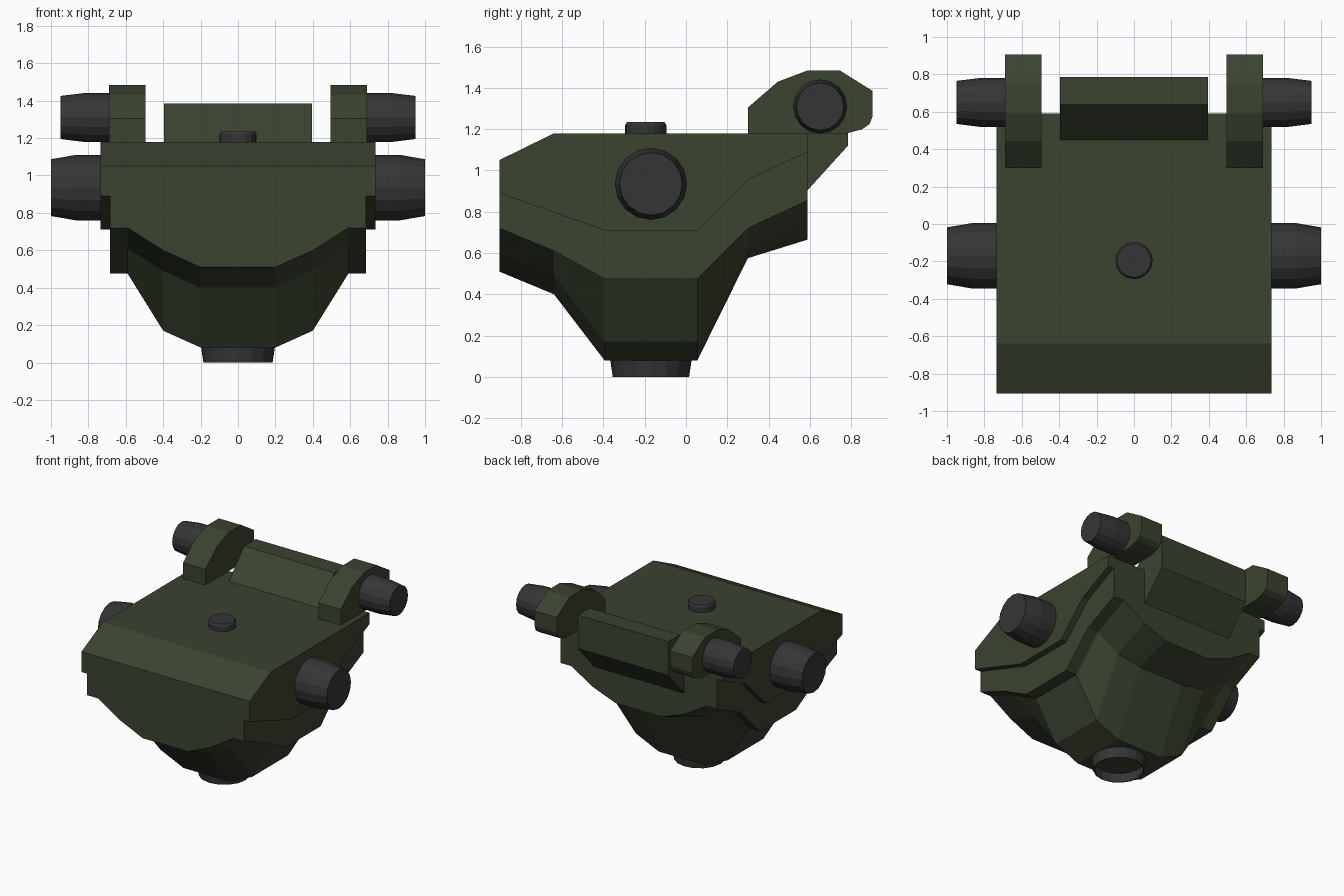
import bpy, bmesh, math
from mathutils import Matrix, Vector

if "Cube" in bpy.data.objects:
    bpy.data.objects.remove(bpy.data.objects["Cube"])


def material(name, color):
    m = bpy.data.materials.new(name)
    m.diffuse_color = (*color, 1)
    m.use_nodes = True
    m.node_tree.nodes["Principled BSDF"].inputs["Base Color"].default_value = m.diffuse_color
    return m


GREEN = material("olive green", (0.042, 0.056, 0.029))
GREY = material("dark grey", (0.036, 0.036, 0.037))


def finish(name, bm, mat, recalc=True):
    if recalc:
        bmesh.ops.recalc_face_normals(bm, faces=bm.faces[:])
    me = bpy.data.meshes.new(name)
    bm.to_mesh(me)
    bm.free()
    me.materials.append(mat)
    ob = bpy.data.objects.new(name, me)
    bpy.context.collection.objects.link(ob)
    return ob


def loft(name, rings, mat, cap_start=True, cap_end=True, recalc=True):
    """Skin a list of equally long closed rings."""
    bm = bmesh.new()
    vs = [[bm.verts.new(p) for p in r] for r in rings]
    n = len(rings[0])
    for a, b in zip(vs, vs[1:]):
        for i in range(n):
            j = (i + 1) % n
            bm.faces.new((a[i], a[j], b[j], b[i]))
    if cap_start:
        bm.faces.new(vs[0][::-1])
    if cap_end:
        bm.faces.new(vs[-1])
    bmesh.ops.dissolve_limit(bm, angle_limit=math.radians(0.5),
                             verts=bm.verts[:], edges=bm.edges[:])
    return finish(name, bm, mat, recalc)


def prism(name, profile, x0, x1, mat):
    """Side profile of (y, z) points extruded along x."""
    return loft(name, [[(x, y, z) for y, z in profile] for x in (x0, x1)], mat)


def turned(name, center, axis, steps, mat, cap_start=True, recalc=True, sides=16):
    """Round part: steps are (distance along axis, radius)."""
    rot = Vector((0, 0, 1)).rotation_difference(Vector(axis)).to_matrix().to_4x4()
    mx = Matrix.Translation(center) @ rot
    rings = [[mx @ Vector((r * math.cos(math.tau * i / sides),
                           r * math.sin(math.tau * i / sides), d))
              for i in range(sides)] for d, r in steps]
    return loft(name, rings, mat, cap_start=cap_start, recalc=recalc)


# Main body: y, belly bottom, belly chine, side bottom, side panel bottom, top
stations = [
    (-0.905, 0.51, 0.60, 0.72, 0.89, 1.05),
    (-0.64, 0.40, 0.49, 0.61, 0.797, 1.18),
    (-0.395, 0.08, 0.17, 0.475, 0.71, 1.18),
    (0.055, 0.08, 0.17, 0.475, 0.71, 1.18),
    (0.30, 0.575, 0.61, 0.72, 0.955, 1.18),
    (0.59, 0.665, 0.74, 0.855, 1.09, 1.18),
]
rings = []
for y, bottom, chine, side, panel, top in stations:
    half = [(0.2, bottom), (0.4, chine), (0.59, side), (0.685, side),
            (0.685, panel), (0.735, panel), (0.735, top)]
    rings.append([(x, y, z) for x, z in half] +
                 [(-x, y, z) for x, z in reversed(half)])
loft("body", rings, GREEN)

# Rear hinge block
prism("rear_block", [(0.45, 1.18), (0.64, 1.385), (0.785, 1.385),
                     (0.785, 1.12), (0.59, 0.905), (0.45, 1.0)],
      -0.395, 0.395, GREEN)

# Rear brackets and side pins, mirrored
bracket = [(0.30, 1.18), (0.30, 1.305), (0.445, 1.43), (0.59, 1.485),
           (0.745, 1.485), (0.905, 1.385), (0.905, 1.265), (0.89, 1.225),
           (0.855, 1.20), (0.78, 1.18)]
for s, tag in ((-1, "left"), (1, "right")):
    prism("bracket_" + tag, bracket, s * 0.495, s * 0.69, GREEN)
    turned("upper_pin_" + tag, (s * 0.67, 0.65, 1.31), (s, 0, 0),
           [(0, 0.131), (0.15, 0.131), (0.28, 0.115)], GREY)
    turned("side_pin_" + tag, (s * 0.70, -0.17, 0.935), (s, 0, 0),
           [(0, 0.175), (0.165, 0.175), (0.30, 0.152)], GREY)

# Knob on top
turned("top_knob", (0, -0.195, 1.17), (0, 0, 1),
       [(0, 0.1), (0.05, 0.1), (0.065, 0.09)], GREY)

# Open collar under the belly: outer wall, rim, inner wall, belly-coloured floor
turned("bottom_collar", (0, -0.17, 0.08), (0, 0, -1),
       [(0.0, 0.197), (0.08, 0.185), (0.08, 0.178), (0.002, 0.188)], GREY)
bpy.data.objects["bottom_collar"].data.materials.append(GREEN)
for f in bpy.data.objects["bottom_collar"].data.polygons:
    if abs(f.normal.z) > 0.9 and f.center.z > 0.05:
        f.material_index = 1
